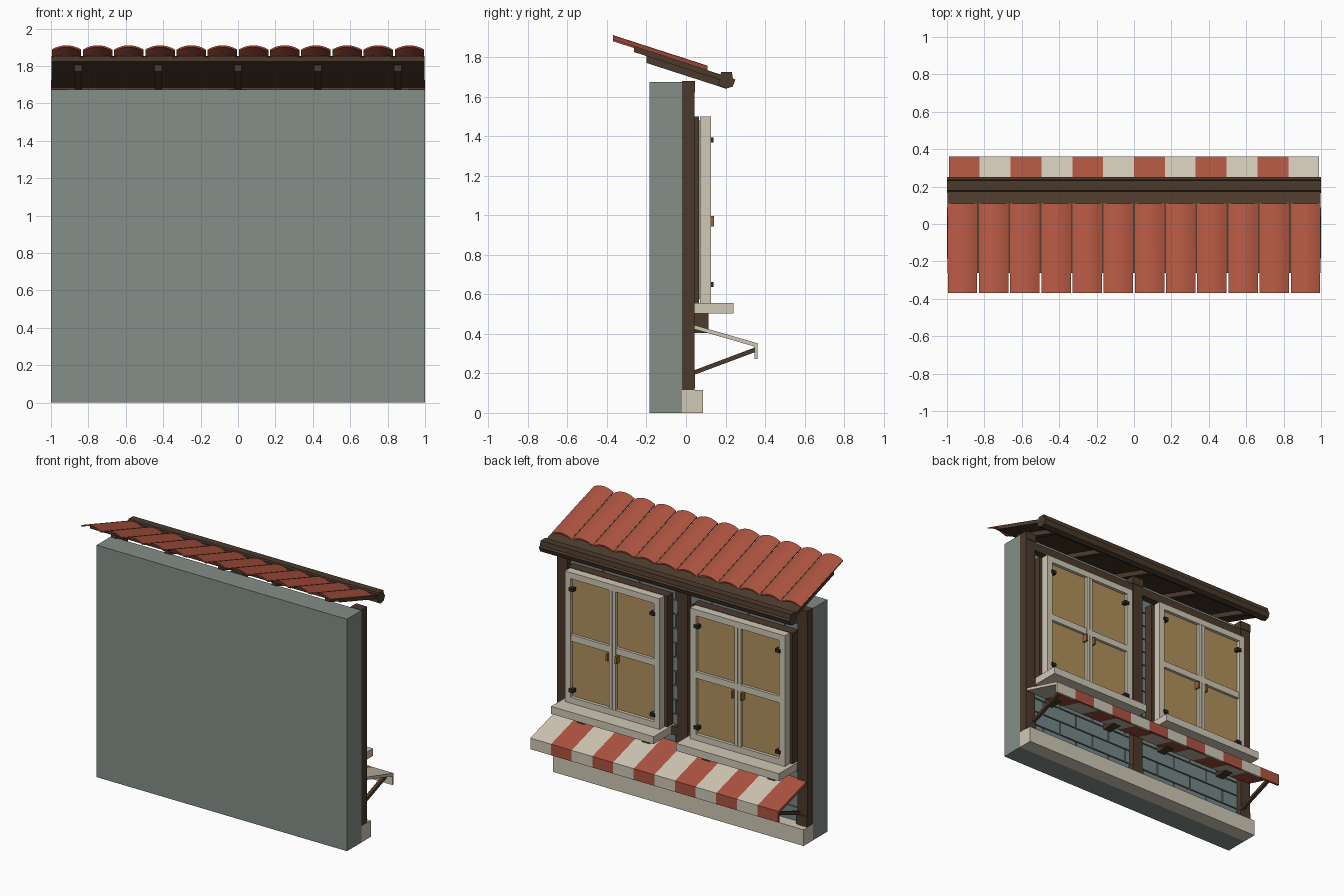
import bpy, bmesh, math

if "Cube" in bpy.data.objects:
    bpy.data.objects.remove(bpy.data.objects["Cube"])


def material(name, r, g, b):
    lin = [((c / 255 + 0.055) / 1.055) ** 2.4 for c in (r, g, b)]
    m = bpy.data.materials.new(name)
    m.diffuse_color = (*lin, 1)
    m.use_nodes = True
    m.node_tree.nodes["Principled BSDF"].inputs["Base Color"].default_value = m.diffuse_color
    return m


PLASTER = material("grey_plaster", 132, 142, 136)
STONE = material("blue_grey_stone", 118, 134, 136)
WOOD = material("dark_wood", 76, 58, 44)
CREAM = material("cream_paint", 208, 200, 182)
RED = material("terracotta_red", 174, 84, 64)
TAN = material("tan_panel", 178, 146, 92)
IRON = material("black_iron", 42, 37, 34)
BRASS = material("brass", 150, 106, 56)


def finish(name, bm, *mats):
    bmesh.ops.recalc_face_normals(bm, faces=bm.faces[:])
    me = bpy.data.meshes.new(name)
    bm.to_mesh(me)
    bm.free()
    for m in mats:
        me.materials.append(m)
    ob = bpy.data.objects.new(name, me)
    bpy.context.collection.objects.link(ob)
    return ob


def add_prism(bm, x0, x1, profile, mat=0):
    """Extrude a (y, z) profile along x."""
    a = [bm.verts.new((x0, y, z)) for y, z in profile]
    b = [bm.verts.new((x1, y, z)) for y, z in profile]
    n = len(a)
    faces = [bm.faces.new(a), bm.faces.new(b[::-1])]
    for i in range(n):
        j = (i + 1) % n
        faces.append(bm.faces.new((a[i], b[i], b[j], a[j])))
    for f in faces:
        f.material_index = mat


def add_box(bm, x0, x1, y0, y1, z0, z1):
    add_prism(bm, x0, x1, [(y0, z0), (y1, z0), (y1, z1), (y0, z1)])


def boxes(name, mat, *dims):
    bm = bmesh.new()
    for d in dims:
        add_box(bm, *d)
    return finish(name, bm, mat)


# Wall and plinth
boxes("wall", PLASTER, (-1, 1, -0.185, -0.02, 0, 1.675))
boxes("plinth", CREAM, (-1, 1, -0.02, 0.087, 0, 0.117))

# Stone facing in running bond between the posts
bm = bmesh.new()
rows, length, gap = 14, 0.29, 0.008
h = (1.56 - 0.117) / rows
for r in range(rows):
    z = 0.117 + r * h
    x = -0.93 - (length / 2 if r % 2 else 0)
    while x < 0.93:
        a, b = max(x, -0.93), min(x + length - gap, 0.93)
        if b - a > 0.02:
            add_box(bm, a, b, -0.03, 0.0, z, z + h - gap)
        x += length
finish("stone_facing", bm, STONE)

# Timber frame: posts with blocks at the ends, and rails
for name, x0, x1 in (("left_post", -1, -0.92), ("middle_post", -0.04, 0.04), ("right_post", 0.92, 1)):
    boxes(name, WOOD, (x0, x1, -0.02, 0.042, 0.117, 1.675))
    e = 0.008
    a, b = max(x0 - e, -1), min(x1 + e, 1)
    boxes(name + "_blocks", WOOD, (a, b, -0.02, 0.046, 0.125, 0.195),
          (a, b, -0.02, 0.046, 1.62, 1.678))
boxes("top_rail", WOOD, (-0.95, 0.95, -0.02, 0.036, 1.56, 1.62))
boxes("sill_rail", WOOD, (-0.95, 0.95, -0.02, 0.036, 0.495, 0.555))

# Windows
Z0, Z1, HW = 0.555, 1.50, 0.378
for side, cx in (("left", -0.5), ("right", 0.5)):
    boxes(side + "_window_casing", WOOD,
          (cx - 0.398, cx + 0.398, -0.02, 0.066, Z0, Z1))
    boxes(side + "_window_panels", TAN,
          (cx - 0.36, cx + 0.36, 0.06, 0.104, Z0 + 0.02, Z1 - 0.02))
    t = 0.045
    boxes(side + "_window_frame", CREAM,
          (cx - HW, cx - HW + t, 0.07, 0.127, Z0, Z1),
          (cx + HW - t, cx + HW, 0.07, 0.127, Z0, Z1),
          (cx - HW + t, cx + HW - t, 0.07, 0.127, Z1 - t, Z1),
          (cx - HW + t, cx + HW - t, 0.07, 0.127, Z0, Z0 + t),
          (cx - HW + t, cx + HW - t, 0.09, 0.124, 1.003, 1.05),
          (cx - 0.026, cx - 0.002, 0.09, 0.125, Z0 + t, Z1 - t),
          (cx + 0.002, cx + 0.026, 0.09, 0.125, Z0 + t, Z1 - t))
    boxes(side + "_window_hinges", IRON,
          *[(cx + s * 0.325 - 0.018, cx + s * 0.325 + 0.018, 0.10, 0.138, z - 0.012, z + 0.012)
            for s in (-1, 1) for z in (0.65, 1.38)])
    boxes(side + "_window_handles", BRASS,
          *[(cx + s * 0.036 - 0.007, cx + s * 0.036 + 0.007, 0.10, 0.141, 0.943, 0.995)
            for s in (-1, 1)])
    boxes(side + "_window_sill", CREAM, (cx - 0.41, cx + 0.41, 0.0, 0.24, 0.502, 0.556))
    boxes(side + "_sill_brackets", WOOD,
          *[(cx + s * 0.26 - 0.03, cx + s * 0.26 + 0.03, 0.0, 0.115, 0.403, 0.502)
            for s in (-1, 1)])

# Striped awning with hanging valance
bm = bmesh.new()
w = 1.98 / 12
awning = [(0.03, 0.448), (0.362, 0.352), (0.362, 0.272), (0.346, 0.272), (0.346, 0.336), (0.03, 0.427)]
for i in range(12):
    add_prism(bm, -0.99 + i * w, -0.99 + (i + 1) * w, awning, i % 2)
finish("awning", bm, RED, CREAM)

# Awning struts
bm = bmesh.new()
for x in (-0.93, 0.93):
    add_prism(bm, x - 0.012, x + 0.012,
              [(0.04, 0.192), (0.346, 0.306), (0.346, 0.33), (0.04, 0.215)])
finish("awning_struts", bm, WOOD)

# Sloped roof deck, rafters and eaves beam
SLOPE = -0.323


def sloped(y0, y1, z_top, thick):
    """Profile of a plank following the roof pitch."""
    d = SLOPE * (y1 - y0)
    return [(y0, z_top), (y1, z_top + d), (y1, z_top + d - thick), (y0, z_top - thick)]


bm = bmesh.new()
add_prism(bm, -0.998, 0.998, sloped(-0.262, 0.2, 1.853, 0.028))
finish("roof_deck", bm, WOOD)

bm = bmesh.new()
for i in range(5):
    x = -0.855 + i * 0.4275
    add_prism(bm, x - 0.02, x + 0.02, sloped(-0.2, 0.205, 1.81, 0.04))
finish("rafters", bm, WOOD)

bm = bmesh.new()
add_prism(bm, -1, 1, [(0.172, 1.70), (0.178, 1.725), (0.232, 1.725), (0.237, 1.693),
                      (0.25, 1.685), (0.236, 1.65), (0.2, 1.64), (0.165, 1.66)])
finish("eaves_beam", bm, WOOD)

# Arched roof tiles running down the slope
bm = bmesh.new()
y0, y1, steps, pitch, half = -0.37, 0.11, 8, 2 / 12, 0.0785
for i in range(12):
    cx = -1 + pitch * (i + 0.5)
    section = []
    for k in range(steps + 1):
        t = -1 + 2 * k / steps
        section.append((cx + half * t, 1.889 + 0.022 * (1 - t * t)))
    section += [(x, z - 0.009) for x, z in reversed(section)]
    drop = SLOPE * (y1 - y0)
    a = [bm.verts.new((x, y0, z)) for x, z in section]
    b = [bm.verts.new((x, y1, z + drop)) for x, z in section]
    n = len(a)
    for k in range(n):
        j = (k + 1) % n
        bm.faces.new((a[k], a[j], b[j], b[k]))
    for ring in (a, b):
        for k in range(steps):
            bm.faces.new((ring[k], ring[k + 1], ring[n - 2 - k], ring[n - 1 - k]))
tiles = finish("roof_tiles", bm, RED)
bpy.context.view_layer.objects.active = tiles
tiles.select_set(True)
bpy.ops.object.shade_smooth_by_angle(angle=math.radians(35))
